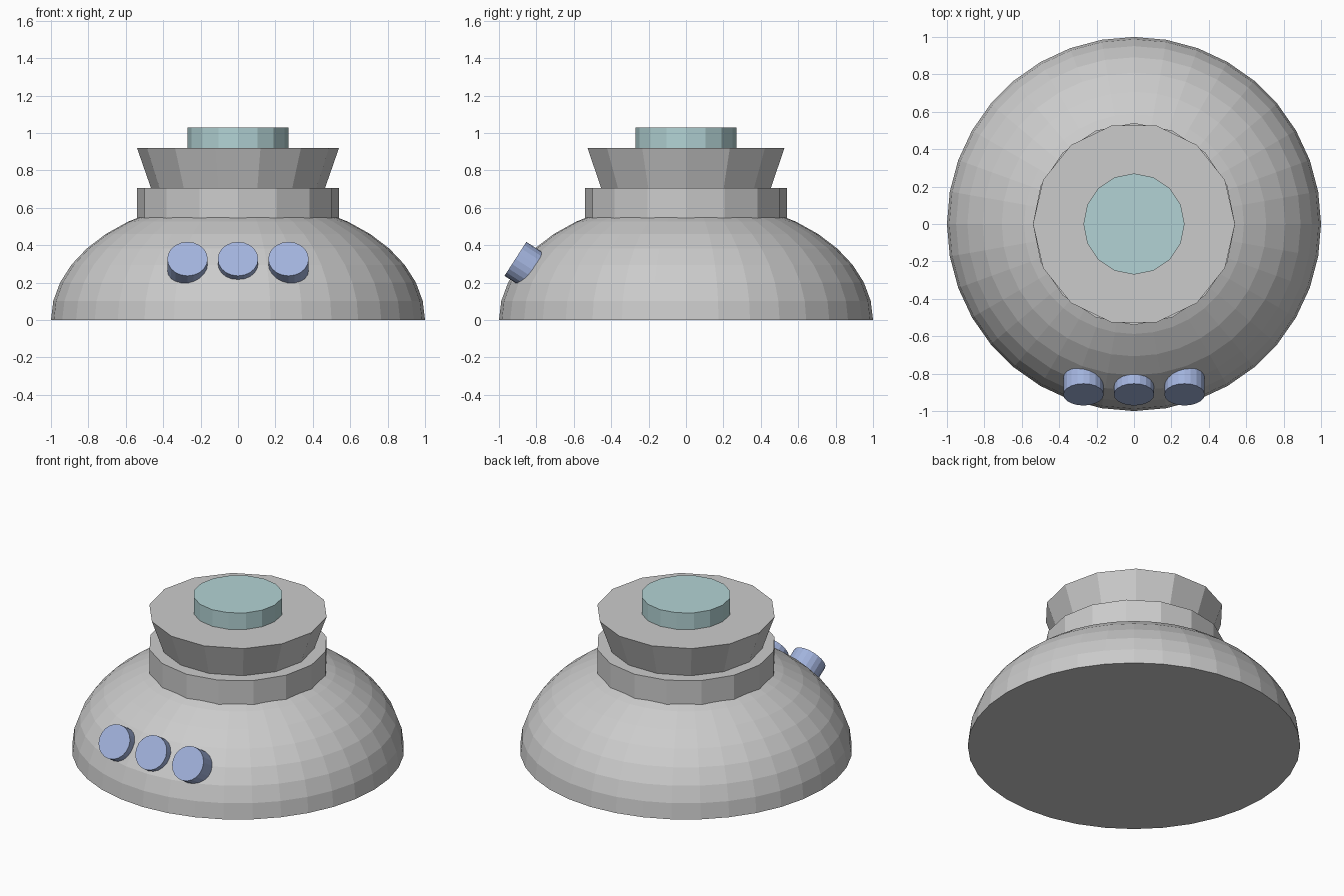
import bpy, bmesh
from math import sin, cos, pi, radians, atan2
from mathutils import Matrix

if "Cube" in bpy.data.objects:
    bpy.data.objects.remove(bpy.data.objects["Cube"])


def material(name, rgb):
    m = bpy.data.materials.new(name)
    m.diffuse_color = (*rgb, 1)
    m.use_nodes = True
    m.node_tree.nodes["Principled BSDF"].inputs["Base Color"].default_value = m.diffuse_color
    return m


def lathe(name, profile, sides, mat=None, matrix=None):
    """Flat-shaded turned solid; profile is (radius, z) from bottom to top."""
    bm = bmesh.new()
    rings = []
    for r, z in profile:
        if r < 1e-5:
            rings.append([bm.verts.new((0, 0, z))])
        else:
            rings.append([bm.verts.new((r * cos(2 * pi * i / sides),
                                        r * sin(2 * pi * i / sides), z))
                          for i in range(sides)])
    for a, b in zip(rings, rings[1:]):
        for i in range(sides):
            j = (i + 1) % sides
            if len(b) == 1:
                bm.faces.new((a[i], a[j], b[0]))
            else:
                bm.faces.new((a[i], a[j], b[j], b[i]))
    bm.faces.new(rings[0][::-1])
    if len(rings[-1]) > 1:
        bm.faces.new(rings[-1])
    if matrix:
        bm.transform(matrix)
    me = bpy.data.meshes.new(name)
    bm.to_mesh(me)
    bm.free()
    ob = bpy.data.objects.new(name, me)
    bpy.context.collection.objects.link(ob)
    if mat:
        me.materials.append(mat)
    return ob


teal = material("teal", (0.45, 0.65, 0.66))
blue = material("blue", (0.36, 0.45, 0.72))

# Half-ellipsoid base
BANDS = 10
dome = [(cos(i * pi / 2 / BANDS), 0.65 * sin(i * pi / 2 / BANDS))
        for i in range(BANDS + 1)]
lathe("dome_base", dome, 36)

# Collar, flared head and top cap
lathe("collar", [(0.54, 0.54), (0.54, 0.705)], 16)
lathe("flared_head", [(0.465, 0.705), (0.54, 0.92)], 14)
lathe("top_cap", [(0.27, 0.92), (0.27, 1.03)], 16, teal)

# Three front buttons, all tilted back by the same angle
tilt = atan2(0.84, 0.54)
for name, x in (("left_button", -0.27), ("middle_button", 0), ("right_button", 0.27)):
    place = Matrix.Translation((x, -0.912, 0.327)) @ Matrix.Rotation(tilt, 4, 'X')
    lathe(name, [(0.108, -0.108), (0.108, 0)], 20, blue, place)
